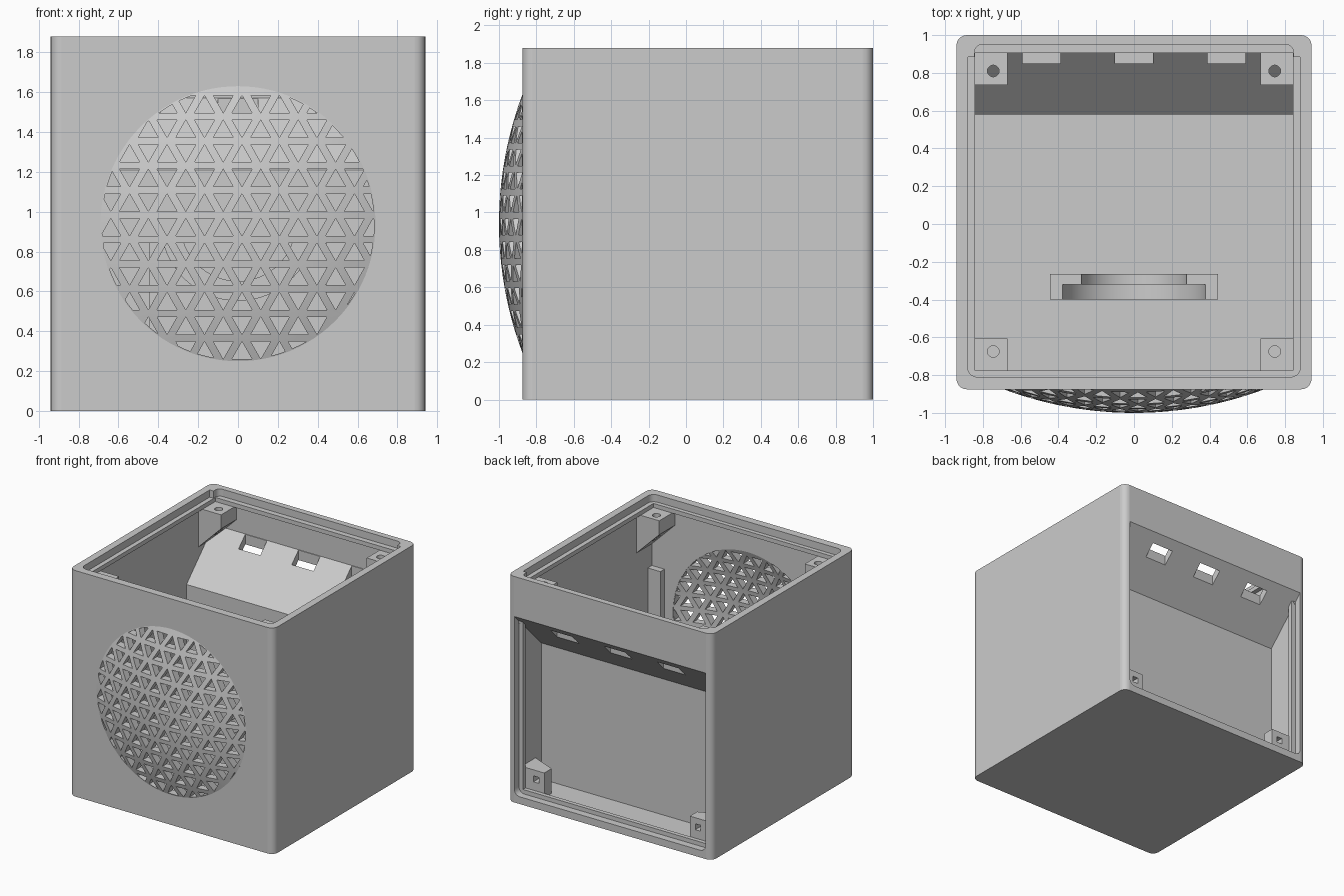
import bpy, bmesh, math

if "Cube" in bpy.data.objects:
    bpy.data.objects.remove(bpy.data.objects["Cube"])

grey = bpy.data.materials.new("plain grey")
grey.diffuse_color = (0.6, 0.6, 0.6, 1)
grey.use_nodes = True
grey.node_tree.nodes["Principled BSDF"].inputs["Base Color"].default_value = grey.diffuse_color


def place(axis, u, v, a):
    return {'X': (a, u, v), 'Y': (u, a, v), 'Z': (u, v, a)}[axis]


def add_prism(bm, pts, axis, a, b):
    """Straight prism: profile in the plane across the axis, from a to b."""
    lo = [bm.verts.new(place(axis, u, v, a)) for u, v in pts]
    hi = [bm.verts.new(place(axis, u, v, b)) for u, v in pts]
    bm.faces.new(lo)
    bm.faces.new(hi)
    n = len(pts)
    for i in range(n):
        j = (i + 1) % n
        bm.faces.new((lo[i], lo[j], hi[j], hi[i]))


def finish(name, bm):
    bmesh.ops.recalc_face_normals(bm, faces=bm.faces[:])
    me = bpy.data.meshes.new(name)
    bm.to_mesh(me)
    bm.free()
    me.materials.append(grey)
    ob = bpy.data.objects.new(name, me)
    bpy.context.collection.objects.link(ob)
    return ob


def prism(name, pts, axis, a, b):
    bm = bmesh.new()
    add_prism(bm, pts, axis, a, b)
    return finish(name, bm)


def rounded(u0, u1, v0, v1, r, n=5):
    pts = []
    corners = [(u1 - r, v1 - r), (u0 + r, v1 - r), (u0 + r, v0 + r), (u1 - r, v0 + r)]
    for k, (cu, cv) in enumerate(corners):
        for i in range(n + 1):
            t = math.pi / 2 * (k + i / n)
            pts.append((cu + r * math.cos(t), cv + r * math.sin(t)))
    return pts


def rect(u0, u1, v0, v1):
    return [(u0, v0), (u1, v0), (u1, v1), (u0, v1)]


def circle(cu, cv, r, n, turn=0.0):
    return [(cu + r * math.cos(turn + 2 * math.pi * i / n),
             cv + r * math.sin(turn + 2 * math.pi * i / n)) for i in range(n)]


def cut(ob, *cutters):
    for c in cutters:
        m = ob.modifiers.new("cut", 'BOOLEAN')
        m.operation, m.solver, m.object = 'DIFFERENCE', 'EXACT', c
        dg = bpy.context.evaluated_depsgraph_get()
        me = bpy.data.meshes.new_from_object(ob.evaluated_get(dg))
        ob.modifiers.clear()
        ob.data = me
        bpy.data.objects.remove(c)


def smooth(ob, deg=30):
    bpy.ops.object.select_all(action='DESELECT')
    ob.select_set(True)
    bpy.context.view_layer.objects.active = ob
    bpy.ops.object.shade_smooth_by_angle(angle=math.radians(deg))
    for p in ob.data.polygons:      # keep the flat walls flat
        if max(abs(c) for c in p.normal) > 0.9999:
            p.use_smooth = False


CZ, RIM = 0.94, 0.69        # grille centre height and radius
RC, YC = 1.967, 0.967       # dome sphere radius and centre
IN, LIP = 0.88, 0.842       # inner wall and lip half-widths

# Hollow case with thin walls
body = prism("case", rounded(-0.94, 0.94, -0.875, 1.0, 0.055), 'Z', 0, 1.88)

# Main chamber with a 45 degree rear shelf, the lip above it and the lid seat
seat = [p for p in rounded(-IN, IN, -0.81, 0.885, 0.05) if p[1] < 0]
cut(body,
    prism("chamber", [(-0.81, 0.06), (0.58, 0.06), (0.58, 1.21), (0.94, 1.57),
                      (0.94, 1.785), (-0.81, 1.785)], 'X', -IN, IN),
    prism("lip_opening", rect(-LIP, LIP, -0.775, 0.905), 'Z', 1.70, 1.95),
    prism("lid_seat", seat + [(IN, 0.885), (-IN, 0.885)], 'Z', 1.82, 1.95),
    prism("lid_seat_back", rounded(-0.845, 0.845, 0.7, 0.95, 0.04), 'Z', 1.82, 1.95))


# Rear bay under the sloped shelf, with its own lip and cover seat
def under(y):
    return y + 0.547


def capped(y0, y1, z0):
    return [(y0, z0), (y1, z0), (y1, under(y1)), (y0, under(y0))]


bay_seat = prism("bay_seat", rounded(-IN, IN, 0.06, 1.9, 0.05), 'Y', 0.94, 1.1)
cut(bay_seat, prism("above_ceiling", [(0.9, under(0.9)), (1.2, under(1.2)),
                                      (1.2, 2.2), (0.9, 2.2)], 'X', -1, 1))
cut(body, prism("bay", capped(0.645, 0.905, 0.06), 'X', -IN, IN),
    prism("bay_lip", capped(0.80, 1.05, 0.095), 'X', -LIP, LIP), bay_seat)

# Three upright cable slots through the shelf
for x in (-0.49, 0, 0.49):
    cut(body, prism("slot", rect(x - 0.1, x + 0.1, 0.85, 0.938), 'Z', 1.33, 1.65))

# Round opening behind the grille
cut(body, prism("speaker_hole", circle(0, CZ, RIM - 0.004, 96), 'Y', -1.1, -0.7))
smooth(body)

# Domed grille shell
bm = bmesh.new()
SEG, RINGS, THICK = 96, 12, 0.06


def dome_y(r, radius):
    return YC - math.sqrt(radius * radius - r * r)


steps = [RIM * i / RINGS for i in range(RINGS + 1)]
profile = [(r, dome_y(r, RC)) for r in steps]
profile += [(r, dome_y(r, RC - THICK)) for r in reversed(steps)]
rings = []
for r, y in profile:
    if r == 0:
        rings.append([bm.verts.new((0, y, CZ))] * SEG)
    else:
        rings.append([bm.verts.new((u, y, v)) for u, v in circle(0, CZ, r, SEG)])
for p, q in zip(rings, rings[1:]):
    for i in range(SEG):
        j = (i + 1) % SEG
        bm.faces.new(list(dict.fromkeys((p[i], p[j], q[j], q[i]))))
grille = finish("grille", bm)


def clip_round(poly, r, n=96):
    """Trim a convex outline to a circle about the grille centre."""
    for k in range(n):
        c, s = math.cos(2 * math.pi * k / n), math.sin(2 * math.pi * k / n)
        out = []
        for (u0, v0), (u1, v1) in zip(poly, poly[1:] + poly[:1]):
            d0, d1 = u0 * c + v0 * s - r, u1 * c + v1 * s - r
            if d0 <= 0:
                out.append((u0, v0))
            if d0 * d1 < 0:
                t = d0 / (d0 - d1)
                out.append((u0 + t * (u1 - u0), v0 + t * (v1 - v0)))
        poly = out
        if len(poly) < 3:
            return []
    return poly


# Alternating triangular holes, trimmed at the rim
bm = bmesh.new()
for row in range(-1, 12):
    zc = 1.54 - 0.1235 * row - CZ
    for col in range(-9, 10):
        xc = 0.02 + 0.094 * col
        s = 1 if (row + col) % 2 == 0 else -1
        tri = [(xc - 0.05, zc - 0.044 * s), (xc + 0.05, zc - 0.044 * s), (xc, zc + 0.044 * s)]
        tri = clip_round(tri, 0.683)
        area = sum(a[0] * b[1] - b[0] * a[1] for a, b in zip(tri, tri[1:] + tri[:1]))
        if abs(area) > 0.0004:
            add_prism(bm, [(u, CZ + v) for u, v in tri], 'Y', -1.1, -0.6)
cut(grille, finish("holes", bm))
smooth(grille)

# Speaker cradle: low block with a stepped half-round opening
cradle = prism("speaker_cradle", rect(-0.445, 0.445, 0.055, 0.87), 'Y', -0.40, -0.265)
cut(cradle, prism("wide_round", circle(0, CZ, 0.385, 64), 'Y', -0.5, -0.32),
    prism("narrow_round", circle(0, CZ, 0.288, 64), 'Y', -0.5, -0.2))
smooth(cradle)

# Screw posts under the lips, tapering into the side walls
for sx, side in ((-1, "left"), (1, "right")):
    for y0, y1, yc, end in ((-0.812, -0.605, -0.675, "front"), (0.735, 0.942, 0.81, "back")):
        post = prism(f"lid_post_{end}_{side}",
                     [(sx * 0.67, 1.786), (sx * 0.882, 1.786), (sx * 0.882, 1.46), (sx * 0.67, 1.67)],
                     'Y', y0, y1)
        cut(post, prism("screw", circle(sx * 0.745, yc, 0.031, 20), 'Z', 1.3, 1.9))
        smooth(post)
    post = prism(f"bay_post_{side}",
                 [(sx * 0.67, 0.906), (sx * 0.882, 0.906), (sx * 0.882, 0.72), (sx * 0.67, 0.81)],
                 'Z', 0.055, 0.265)
    cut(post, prism("screw", circle(sx * 0.745, 0.19, 0.035, 4, math.pi / 4), 'Y', 0.6, 1.1))
    # Slim upright in each front corner
    prism(f"corner_upright_{side}", rect(*sorted((sx * 0.765, sx * 0.882)), -0.812, -0.755),
          'Z', 0.055, 1.28)
